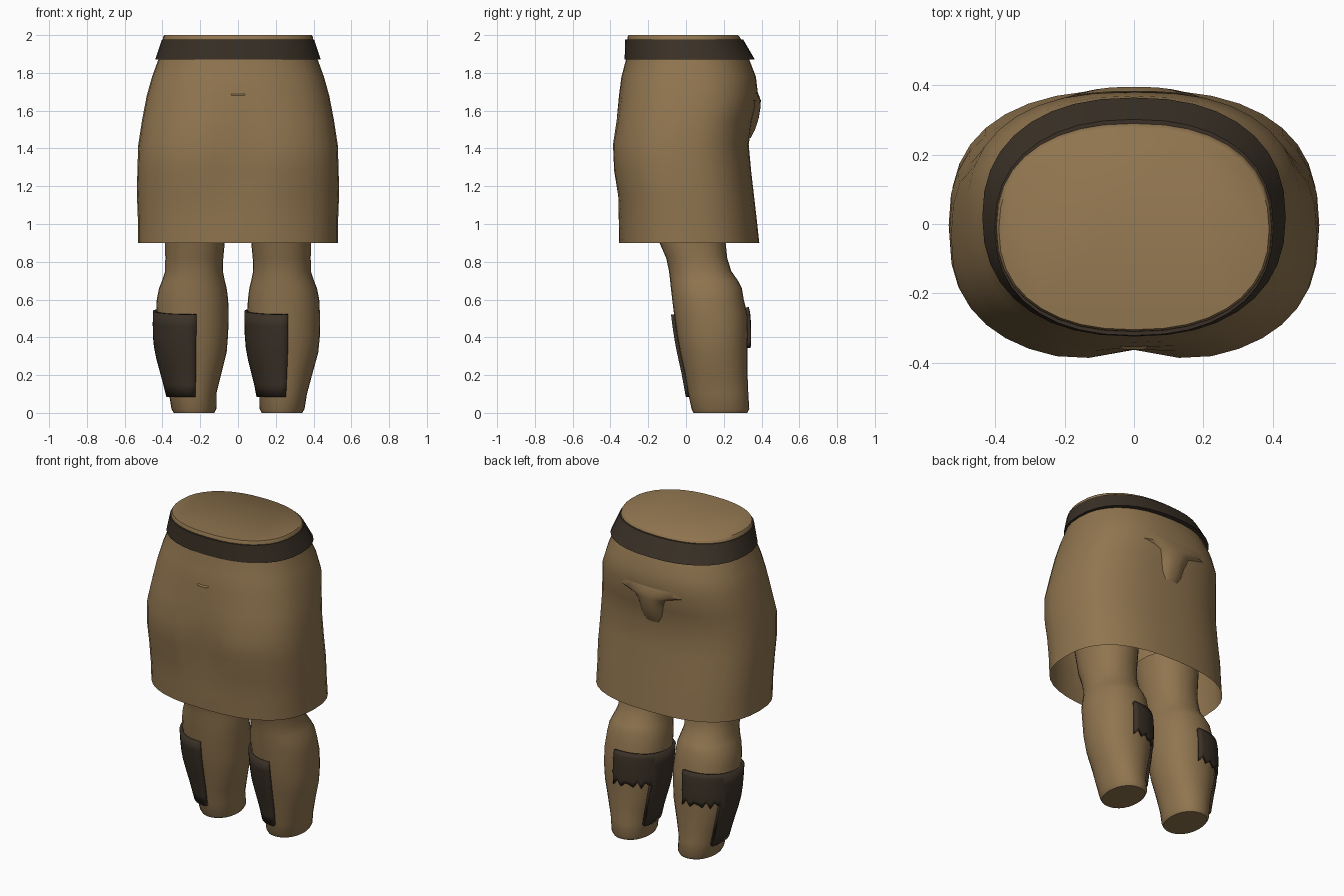
import bpy, math

if "Cube" in bpy.data.objects:
    bpy.data.objects.remove(bpy.data.objects["Cube"])


def material(name, rgb):
    m = bpy.data.materials.new(name)
    m.diffuse_color = (*rgb, 1)
    m.use_nodes = True
    m.node_tree.nodes["Principled BSDF"].inputs["Base Color"].default_value = m.diffuse_color
    return m


BROWN = material("brown_cloth", (0.28, 0.178, 0.079))
DARK = material("dark_leather", (0.043, 0.031, 0.02))


def make(name, verts, faces, mat, angle=50):
    me = bpy.data.meshes.new(name)
    me.from_pydata(verts, [], faces)
    me.materials.append(mat)
    ob = bpy.data.objects.new(name, me)
    bpy.context.collection.objects.link(ob)
    bpy.ops.object.select_all(action='DESELECT')
    ob.select_set(True)
    bpy.context.view_layer.objects.active = ob
    bpy.ops.object.shade_smooth_by_angle(angle=math.radians(angle))
    return ob


def grid(rows, cols, closed):
    """Quads joining successive rows of points (rows run upwards)."""
    out = []
    for r in range(rows - 1):
        for c in range(cols if closed else cols - 1):
            d = (c + 1) % cols
            out.append((r * cols + c, r * cols + d, (r + 1) * cols + d, (r + 1) * cols + c))
    return out


def section(a, x0, x1, y0, y1, n):
    """Point of a rounded-box outline at angle a."""
    c, s = math.cos(a), math.sin(a)
    x = math.copysign(abs(c) ** (2 / n), c)
    y = math.copysign(abs(s) ** (2 / n), s)
    return (x0 + x1) / 2 + x * (x1 - x0) / 2, (y0 + y1) / 2 + y * (y1 - y0) / 2


def lerp_table(table, z):
    """Interpolate rows (z, values...) listed upwards."""
    for a, b in zip(table, table[1:]):
        if z <= b[0]:
            t = max(0, (z - a[0]) / (b[0] - a[0]))
            return [p + (q - p) * t for p, q in zip(a[1:], b[1:])]
    return list(table[-1][1:])


# Skirt: open hem, closed waist. Rows: z, half width, front y, back y, squareness
N = 36
SKIRT = [(0.90, .53, -.355, .388, 2.5), (1.02, .53, -.36, .375, 2.5), (1.15, .535, -.368, .36, 2.5),
         (1.28, .533, -.395, .345, 2.5), (1.42, .528, -.40, .332, 2.5), (1.55, .508, -.375, .35, 2.5),
         (1.68, .483, -.357, .382, 2.5), (1.78, .455, -.342, .37, 2.4), (1.87, .422, -.318, .335, 2.3),
         (1.96, .40, -.312, .298, 2.3), (1.99, .397, -.31, .285, 2.3), (2.0, .39, -.305, .275, 2.3)]
verts = []
for z, w, f, b, n in SKIRT:
    dent = 0.045 * math.exp(-((z - 1.33) / 0.2) ** 2)
    for i in range(N):
        x, y = section(2 * math.pi * i / N, -w, w, f, b, n)
        if y < -0.1:
            y += dent * math.exp(-(x / 0.11) ** 2)   # hollow down the front
        verts.append((x, y, z))
faces = grid(len(SKIRT), N, True)
faces.append(tuple(range((len(SKIRT) - 1) * N, len(SKIRT) * N)))
make("skirt", verts, faces, BROWN)

# Belt: flared band with a rim turned inwards
verts = []
for z, w, f, b in [(1.87, .42, -.315, .33), (1.87, .438, -.325, .365),
                   (1.978, .402, -.322, .302), (1.978, .392, -.305, .285)]:
    for i in range(N):
        verts.append((*section(2 * math.pi * i / N, -w, w, f, b, 2.3), z))
make("belt", verts, grid(4, N, True), DARK, 30)

# Back pouch: tapered sag under a wide lip
verts = []
POUCH = [(1.455, .05, .342, .33), (1.50, .075, .366, .335), (1.56, .09, .385, .34),
         (1.62, .12, .395, .35), (1.655, .22, .396, .355), (1.69, .20, .383, .365)]
C = 13
for z, w, mid, edge in POUCH:
    for i in range(C):
        t = 2 * i / (C - 1) - 1
        verts.append((-t * w, edge + (mid - edge) * (1 - abs(t) ** 2.5), z))
make("back_pouch", verts, grid(len(POUCH), C, False), BROWN)

# Front slit: tiny lip
make("front_slit", [(-.042, -.352, 1.683), (.042, -.352, 1.683), (.03, -.362, 1.681), (-.03, -.362, 1.681),
                    (-.04, -.352, 1.69), (.04, -.352, 1.69)],
     [(0, 3, 2, 1), (3, 4, 5, 2)], BROWN, 20)

# Legs. Rows: z, inner x, outer x, front y, back y
LEG = [(0, .125, .34, .04, .325), (.02, .115, .352, .03, .335), (.10, .115, .365, .012, .33),
       (.20, .09, .392, -.005, .326), (.32, .06, .425, -.032, .326), (.42, .052, .435, -.05, .328),
       (.52, .05, .434, -.063, .325), (.60, .052, .43, -.073, .306), (.66, .06, .418, -.08, .296),
       (.70, .07, .402, -.084, .275), (.75, .08, .386, -.09, .24), (.82, .078, .385, -.105, .218),
       (.90, .07, .386, -.14, .21), (1.1, .05, .40, -.18, .22)]
M = 28


def leg_point(a, z, side, grow=0):
    x0, x1, f, b = lerp_table(LEG, z)
    x0, x1 = sorted((side * x0, side * x1))
    return (*section(a, x0 - grow, x1 + grow, f - grow, b + grow, 2.15), z)


def guard_low(deg):
    """Ragged lower edge: short at the back, long on the outside."""
    if deg < 152:
        return 0.39 + 0.03 * math.sin(deg * 0.9) + 0.02 * math.sin(deg * 0.37)
    return 0.085


for side, label in ((-1, "left"), (1, "right")):
    verts = [leg_point(2 * math.pi * i / M, row[0], side) for row in LEG for i in range(M)]
    faces = grid(len(LEG), M, True)
    faces += [tuple(reversed(range(M))), tuple(range((len(LEG) - 1) * M, len(LEG) * M))]
    make(label + "_leg", verts, faces, BROWN)

    # Shin guard wraps the same hand of both legs, from the back round to the front
    degs = [82 + 7 * k for k in range(10)] + [151, 153] + [160 + 9.6 * k for k in range(13)]
    verts = []
    R = 8
    for r in range(R):
        for d in degs:
            top = 0.54 + 0.02 * math.sin(math.radians(d))
            low = guard_low(d)
            verts.append(leg_point(math.radians(d), low + (top - low) * r / (R - 1), side, 0.017))
    guard = make(label + "_shin_guard", verts, grid(R, len(degs), False), DARK)
    sol = guard.modifiers.new("thickness", 'SOLIDIFY')
    sol.thickness = 0.02
    sol.offset = -1
